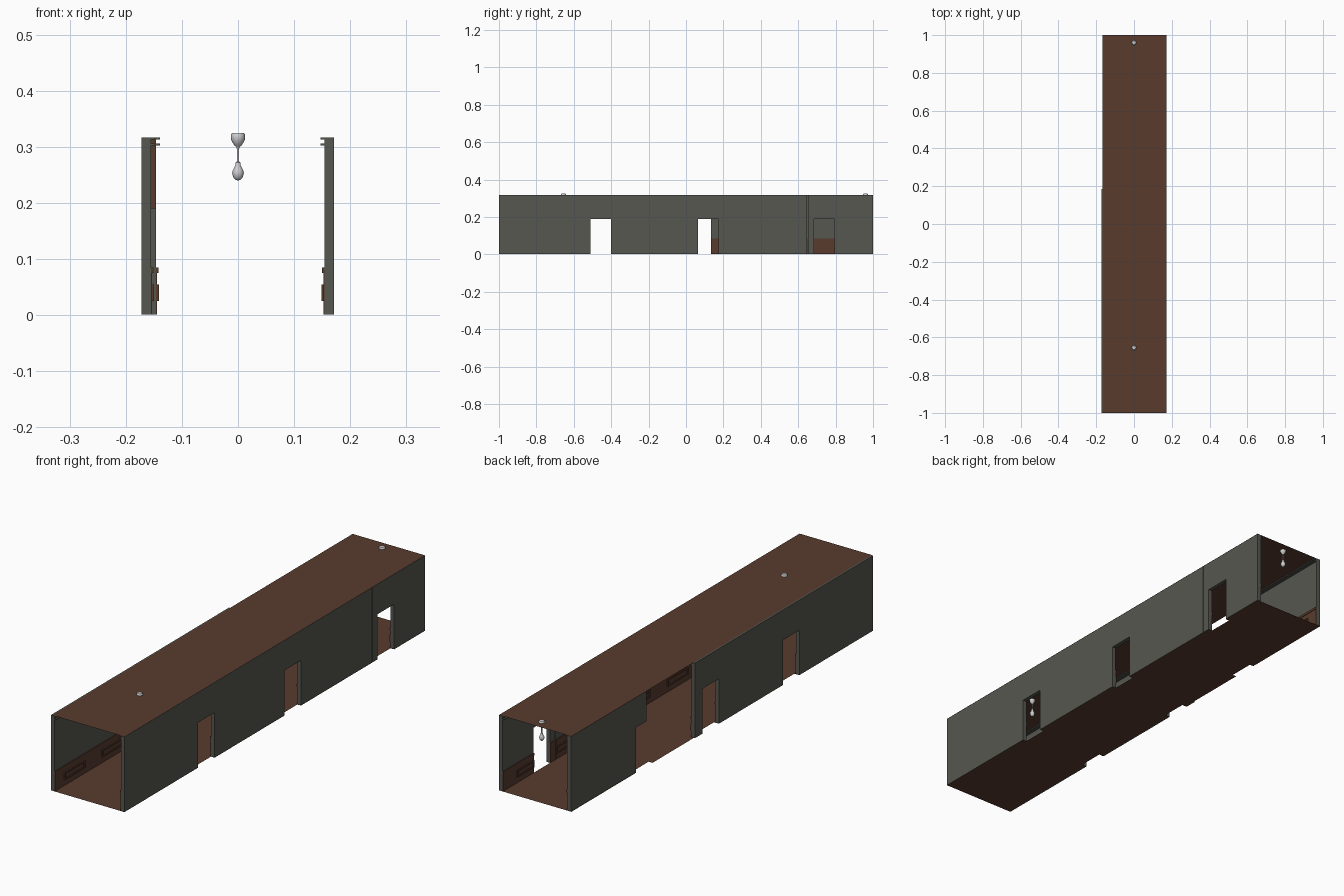
import bpy, bmesh, math

if "Cube" in bpy.data.objects:
    bpy.data.objects.remove(bpy.data.objects["Cube"])

H, DOOR_H = 0.317, 0.19


def material(name, rgb):
    m = bpy.data.materials.new(name)
    m.diffuse_color = (*rgb, 1)
    m.use_nodes = True
    m.node_tree.nodes["Principled BSDF"].inputs["Base Color"].default_value = m.diffuse_color
    return m


GREY = material("grey_plaster", (0.095, 0.095, 0.082))
BROWN = material("brown_wood", (0.098, 0.044, 0.026))
WHITE = material("pale_lamp", (0.62, 0.62, 0.62))


def finish(bm, name, *mats):
    bmesh.ops.recalc_face_normals(bm, faces=bm.faces)
    me = bpy.data.meshes.new(name)
    bm.to_mesh(me)
    bm.free()
    ob = bpy.data.objects.new(name, me)
    bpy.context.collection.objects.link(ob)
    for m in mats:
        me.materials.append(m)
    return ob


def box(bm, x0, x1, y0, y1, z0, z1):
    vs = bmesh.ops.create_cube(bm, size=1)["verts"]
    for v in vs:
        v.co.x = x0 if v.co.x < 0 else x1
        v.co.y = y0 if v.co.y < 0 else y1
        v.co.z = z0 if v.co.z < 0 else z1


def solid_spans(y0, y1, doors):
    """Lengths of wall left between the doorways."""
    spans, y = [], y0
    for a, b in doors:
        if a > y:
            spans.append((y, a))
        y = max(y, b)
    spans.append((y, y1))
    return spans


def wall(name, outer, inner, y0, y1, doors, first_panel):
    s = 1 if inner > outer else -1          # direction into the corridor
    # plaster wall: side outline with doorway notches, extruded to thickness
    base = 0.0008
    pts = []
    y = y0
    for a, b in doors:
        if a > y0:
            pts += [(y, base), (a, base), (a, DOOR_H), (b, DOOR_H)]
        else:
            pts += [(y0, DOOR_H), (b, DOOR_H)]
        y = b
    pts += [(y, base), (y1, base), (y1, H), (y0, H)]
    bm = bmesh.new()
    f = bm.faces.new([bm.verts.new((outer, py, pz)) for py, pz in pts])
    r = bmesh.ops.extrude_face_region(bm, geom=[f])
    for v in r["geom"]:
        if isinstance(v, bmesh.types.BMVert):
            v.co.x = inner
    bmesh.ops.recalc_face_normals(bm, faces=bm.faces)
    if doors and doors[0][0] <= y0:         # bare end of the lintel is wood
        for f in bm.faces:
            if f.normal.y < -0.9 and f.calc_center_median().z > DOOR_H:
                f.material_index = 1
    finish(bm, name, GREY, BROWN)

    # cornice: two ledges under the ceiling
    bm = bmesh.new()
    for z0, z1 in ((0.302, 0.306), (0.313, H)):
        box(bm, inner, inner + s * 0.007, y0, y1, z0, z1)
    finish(bm, name + "_cornice", GREY)

    # wainscot: boarding, chair rail and framed panels
    bm = bmesh.new()
    for a, b in solid_spans(y0, y1, doors):
        box(bm, inner, inner + s * 0.0015, a, b, 0.001, 0.078)
        box(bm, inner, inner + s * 0.004, a, b, 0.075, 0.085)
        for k in range(9):
            c = first_panel + 0.25 * k
            p, q = max(a, c - 0.068), min(b, c + 0.068)
            if q - p < 0.03:
                continue
            t = 0.006
            x0, x1 = inner, inner + s * 0.005
            box(bm, x0, x1, p, q, 0.025, 0.025 + t)
            box(bm, x0, x1, p, q, 0.055 - t, 0.055)
            box(bm, x0, x1, p, p + t, 0.025 + t, 0.055 - t)
            box(bm, x0, x1, q - t, q, 0.025 + t, 0.055 - t)
    finish(bm, name + "_wainscot", BROWN)


LEFT_DOORS = [(-0.51, -0.40), (0.025, 0.135), (0.46, 0.57)]
RIGHT_DOORS = [(-0.51, -0.40), (0.065, 0.175), (0.685, 0.795)]

wall("left_front_wall", -0.172, -0.155, -1, 0.185, LEFT_DOORS[:2], -0.87)
wall("left_back_wall", -0.165, -0.146, 0.50, 1, [(0.50, 0.57)], -0.87)
wall("right_front_wall", 0.171, 0.154, -1, 0.648, RIGHT_DOORS[:2], -0.91)
wall("right_back_wall", 0.171, 0.154, 0.651, 1, RIGHT_DOORS[2:], -0.91)

# floor: flat sheet notched at the doorways
outline = []
for x, edge, doors in ((-0.166, -0.148, LEFT_DOORS), (0.171, 0.154, RIGHT_DOORS)):
    side = [(x, -1)]
    for a, b in doors:
        side += [(x, a), (edge, a), (edge, b), (x, b)]
    side.append((x, 1))
    outline += side if x > 0 else side[::-1]
bm = bmesh.new()
bm.faces.new([bm.verts.new((x, y, 0)) for x, y in outline])
finish(bm, "floor", BROWN)

# ceiling: flat sheet
bm = bmesh.new()
bm.faces.new([bm.verts.new((x, y, H + 0.0008)) for x, y in
              ((-0.166, -1), (0.171, -1), (0.171, 1), (-0.166, 1))])
finish(bm, "ceiling", BROWN)

# hanging lamps: canopy, stem and bulb turned from one profile
LAMP = [(0, 0.325), (0.010, 0.325), (0.0125, 0.322), (0.0125, 0.313),
        (0.007, 0.303), (0.003, 0.300), (0.002, 0.296), (0.002, 0.274),
        (0.0045, 0.272), (0.005, 0.266), (0.009, 0.259), (0.0105, 0.253),
        (0.008, 0.245), (0.004, 0.241), (0, 0.240)]
for i, y in enumerate((-0.655, 0.96)):
    bm = bmesh.new()
    vs = [bm.verts.new((r, 0, z)) for r, z in LAMP]
    es = [bm.edges.new(p) for p in zip(vs, vs[1:])]
    bmesh.ops.spin(bm, geom=vs + es, cent=(0, 0, 0), axis=(0, 0, 1),
                   angle=2 * math.pi, steps=12)
    bmesh.ops.remove_doubles(bm, verts=bm.verts, dist=1e-5)
    lamp = finish(bm, f"hanging_lamp_{i + 1}", WHITE)
    lamp.location.y = y
    bpy.context.view_layer.objects.active = lamp
    bpy.ops.object.select_all(action='DESELECT')
    lamp.select_set(True)
    bpy.ops.object.shade_smooth_by_angle(angle=math.radians(40))
